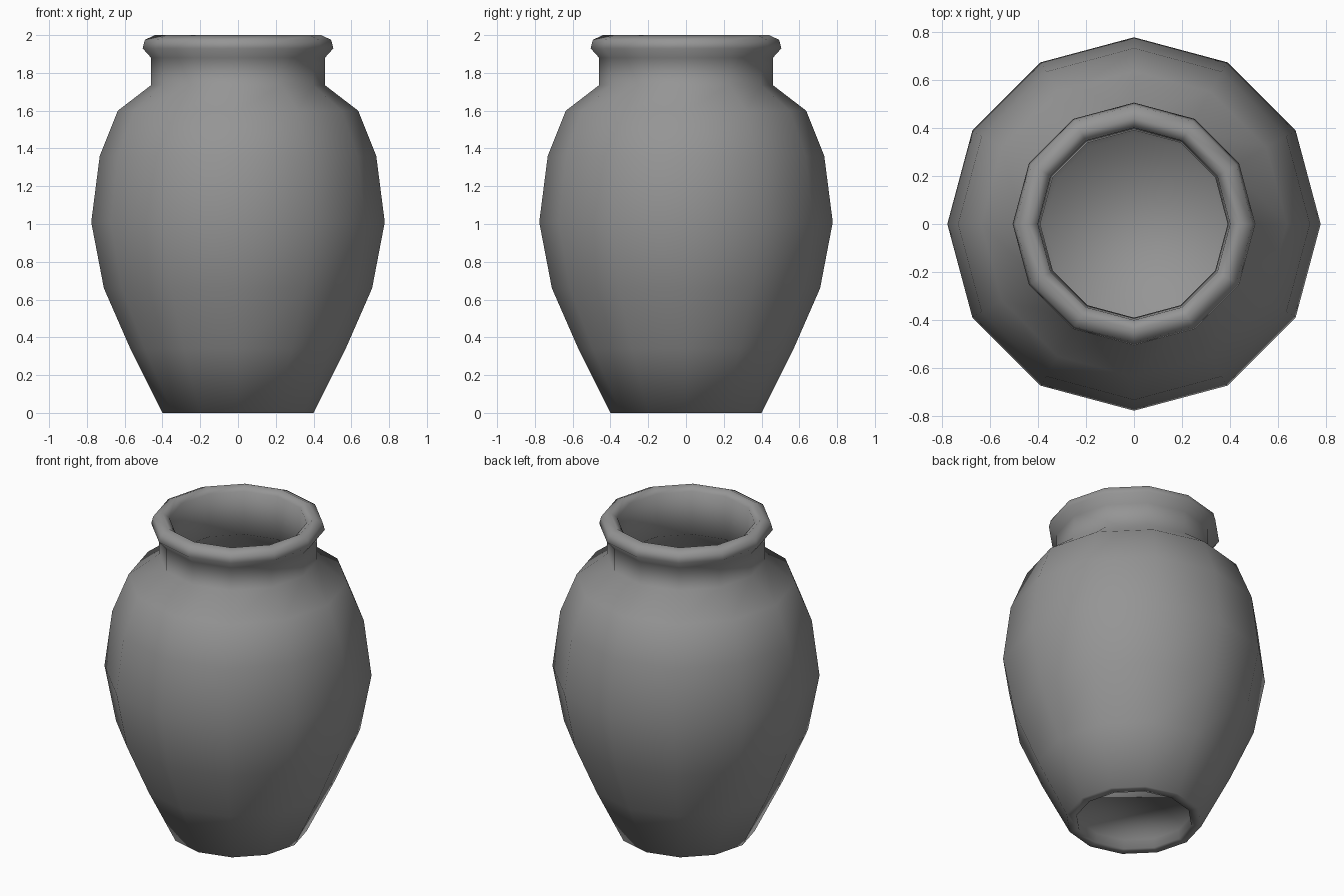
import bpy, bmesh, math

if "Cube" in bpy.data.objects:
    bpy.data.objects.remove(bpy.data.objects["Cube"])

SIDES = 12

# Closed wall section as (radius, height): from the underside of the foot,
# up the outside, over the lip and down the inside to the floor
PROFILE = [
    (0.34, 0.06), (0.34, 0.0),                               # recessed foot
    (0.40, 0.0), (0.57, 0.34), (0.71, 0.66), (0.777, 1.01),  # belly
    (0.732, 1.36), (0.636, 1.60), (0.46, 1.735),             # shoulder
    (0.46, 1.88), (0.505, 1.93), (0.493, 1.975), (0.44, 2.0),  # neck and lip
    (0.40, 1.97), (0.39, 1.70), (0.58, 1.55), (0.67, 1.34),  # inner neck
    (0.715, 1.01), (0.65, 0.68), (0.51, 0.37), (0.37, 0.10),  # inner belly
]

clay = bpy.data.materials.new("grey clay")
clay.diffuse_color = (0.30, 0.30, 0.30, 1)
clay.use_nodes = True
clay.node_tree.nodes["Principled BSDF"].inputs["Base Color"].default_value = clay.diffuse_color

# Spin the section around the upright axis
bm = bmesh.new()
rings = []
for r, z in PROFILE:
    rings.append([bm.verts.new((r * math.cos(a), r * math.sin(a), z))
                  for a in (2 * math.pi * i / SIDES for i in range(SIDES))])
for low, high in zip(rings, rings[1:]):
    for i in range(SIDES):
        j = (i + 1) % SIDES
        bm.faces.new((low[i], low[j], high[j], high[i]))

# Underside and inner floor
bm.faces.new(rings[0][::-1])
bm.faces.new(rings[-1])
bmesh.ops.recalc_face_normals(bm, faces=bm.faces)
for f in bm.faces:
    f.smooth = True

mesh = bpy.data.meshes.new("pot")
bm.to_mesh(mesh)
bm.free()
mesh.materials.append(clay)
pot = bpy.data.objects.new("pot", mesh)
bpy.context.collection.objects.link(pot)
